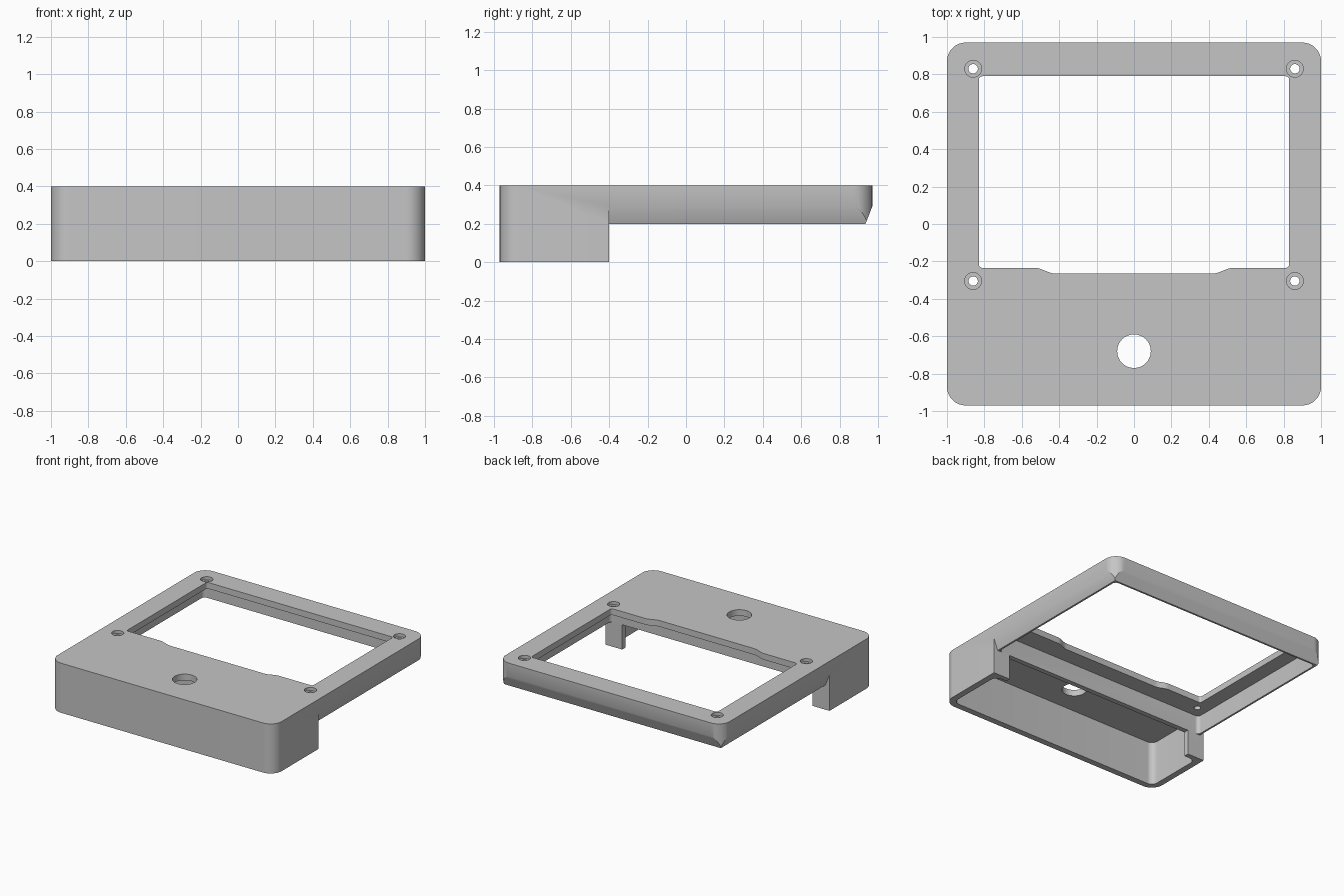
import bpy, bmesh, math
from mathutils import Vector

if "Cube" in bpy.data.objects:
    bpy.data.objects.remove(bpy.data.objects["Cube"], do_unlink=True)

TOP, SPLIT, STEP, CEIL = 0.4, -0.4, 0.2, 0.35

grey = bpy.data.materials.new("plain grey plastic")
grey.use_nodes = True
grey.diffuse_color = (0.56, 0.56, 0.56, 1)
grey.node_tree.nodes["Principled BSDF"].inputs["Base Color"].default_value = grey.diffuse_color


def extrude(name, outline, lo, hi, axis="z"):
    """Closed prism: outline is (x, y), (x, z) or (y, z) for axis z, y or x."""
    place = {"z": lambda a, b, h: (a, b, h),
             "y": lambda a, b, h: (a, h, b),
             "x": lambda a, b, h: (h, a, b)}[axis]
    bm = bmesh.new()
    face = bm.faces.new([bm.verts.new(place(a, b, lo)) for a, b in outline])
    new = bmesh.ops.extrude_face_region(bm, geom=[face])["geom"]
    shift = Vector(place(0, 0, hi - lo))
    bmesh.ops.translate(bm, vec=shift, verts=[v for v in new if isinstance(v, bmesh.types.BMVert)])
    bmesh.ops.recalc_face_normals(bm, faces=bm.faces)
    mesh = bpy.data.meshes.new(name)
    bm.to_mesh(mesh)
    bm.free()
    mesh.materials.append(grey)
    obj = bpy.data.objects.new(name, mesh)
    bpy.context.collection.objects.link(obj)
    return obj


def arc(cx, cy, r, start, sweep, steps):
    return [(cx + r * math.cos(math.radians(start + sweep * i / steps)),
             cy + r * math.sin(math.radians(start + sweep * i / steps))) for i in range(steps + 1)]


def rounded(x, y0, y1, r, steps=10):
    pts = []
    for sx, y, start in ((1, y1 - r, 0), (-1, y1 - r, 90), (-1, y0 + r, 180), (1, y0 + r, 270)):
        pts += arc(sx * (x - r), y, r, start, 90, steps)
    return pts


def rect(x0, x1, y0, y1):
    return [(x0, y0), (x1, y0), (x1, y1), (x0, y1)]


def circle(cx, cy, r):
    return arc(cx, cy, r, 0, 360, 32)[:-1]


# Outer shell
body = extrude("case_body", rounded(1, -0.97, 0.97, 0.1, 16), 0, TOP)


def cut(*args):
    tool = extrude("cutter", *args)
    tool.hide_render = True
    mod = body.modifiers.new("cut", "BOOLEAN")
    mod.operation, mod.solver, mod.object = "DIFFERENCE", "EXACT", tool
    bpy.context.view_layer.objects.active = body
    bpy.ops.object.modifier_apply(modifier=mod.name)
    bpy.data.objects.remove(tool, do_unlink=True)


# Raised underside behind the front box
cut(rect(-1.2, 1.2, SPLIT, 1.2), -0.1, STEP)

# Tapered lower edge on the sides and back of the frame
for s in (-1, 1):
    cut([(s, 0.29), (s * 0.961, 0.19), (s * 1.1, 0.19), (s * 1.1, 0.29)], SPLIT, 1.1, "y")
cut([(0.97, 0.29), (0.931, 0.19), (1.1, 0.19), (1.1, 0.29)], -1.2, 1.2, "x")

# Hollow interiors of the frame and the front box
cut(rounded(0.95, SPLIT, 0.92, 0.03), 0.1, CEIL)
cut(rounded(0.95, -0.92, SPLIT - 0.04, 0.05), -0.1, CEIL)

# Wide slot in the box's rear wall
cut(rect(-0.85, 0.85, -0.5, -0.37), -0.1, STEP)

# Display window with a shallow dip in its front edge
cut(rounded(0.83, -0.235, 0.79, 0.02, 5), 0.3, 0.5)
ramp = [(0.53 - 0.11 * t, -0.25 + 0.015 * math.cos(math.pi * t)) for t in [i / 8 for i in range(9)]]
dip = [(0.53, -0.1)] + ramp + [(-x, y) for x, y in reversed(ramp)] + [(-0.53, -0.1)]
cut(dip, 0.3, 0.5)

# Button hole
cut(circle(0, -0.68, 0.09), 0.3, 0.5)

# Counterbored screw holes
for x in (-0.86, 0.86):
    for y in (-0.305, 0.83):
        cut(circle(x, y, 0.045), TOP - 0.025, 0.5)
        cut(circle(x, y, 0.025), 0.3, 0.5)

# Smooth the rounded corners, keep edges crisp
bpy.ops.object.select_all(action="DESELECT")
body.select_set(True)
bpy.context.view_layer.objects.active = body
bpy.ops.object.shade_smooth_by_angle(angle=math.radians(25))
